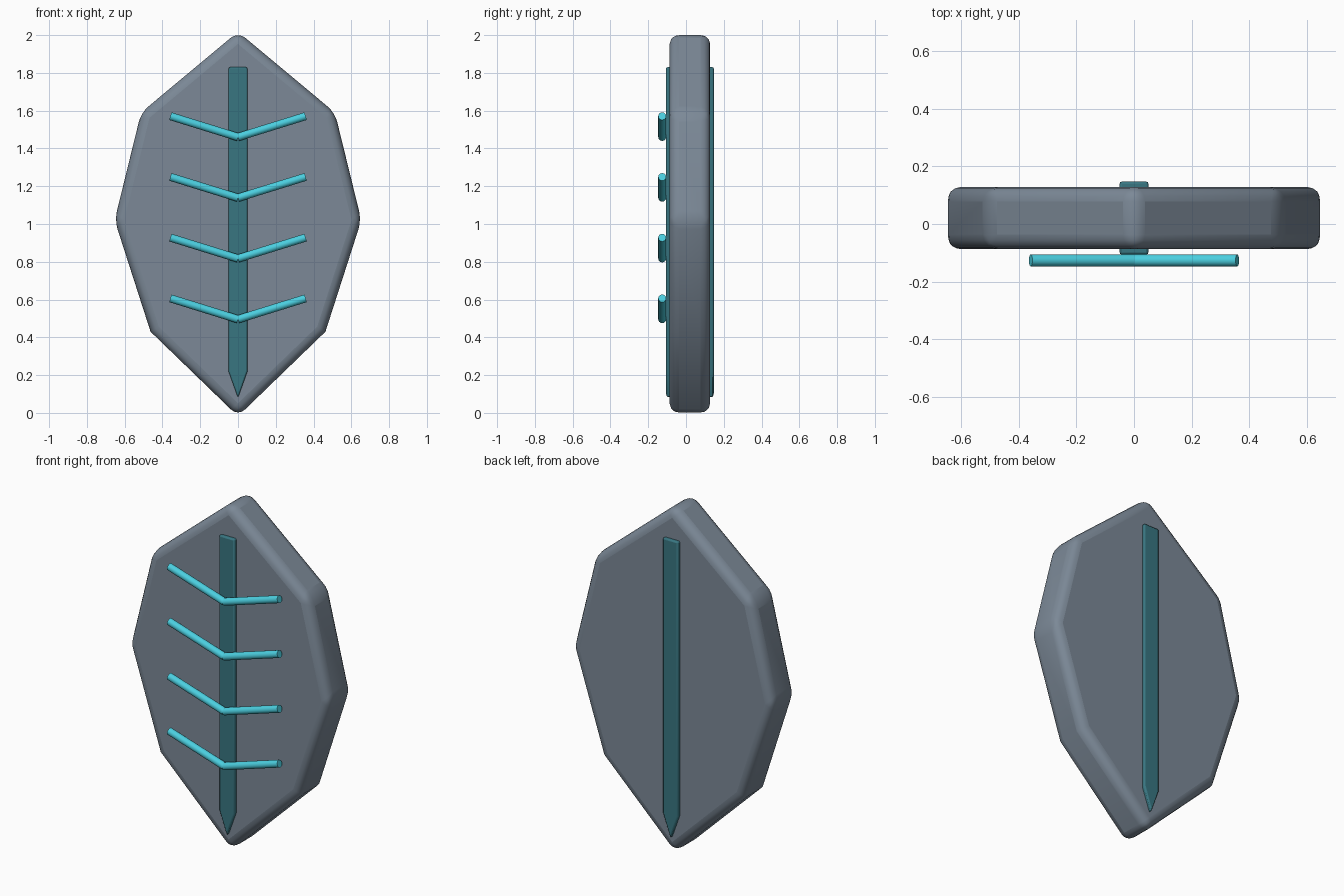
import bpy, bmesh, math
from mathutils import Vector

if "Cube" in bpy.data.objects:
    bpy.data.objects.remove(bpy.data.objects["Cube"])


def material(name, rgb):
    m = bpy.data.materials.new(name)
    m.diffuse_color = (*rgb, 1)
    m.use_nodes = True
    m.node_tree.nodes["Principled BSDF"].inputs["Base Color"].default_value = m.diffuse_color
    return m


def finish(obj, mat, bevel=0, segments=3):
    obj.data.materials.append(mat)
    if bevel:
        mod = obj.modifiers.new("Bevel", 'BEVEL')
        mod.width, mod.segments = bevel, segments
        mod.limit_method, mod.angle_limit = 'ANGLE', math.radians(30)
    bpy.ops.object.select_all(action='DESELECT')
    obj.select_set(True)
    bpy.context.view_layer.objects.active = obj
    bpy.ops.object.shade_smooth_by_angle(angle=math.radians(35))


def plate(name, half, y0, y1, mat, bevel, segments):
    """Mirror a right-hand (x, z) outline and extrude it from y0 to y1."""
    pts = half + [(-x, z) for x, z in reversed(half) if x > 0]
    bm = bmesh.new()
    face = bm.faces.new([bm.verts.new((x, y0, z)) for x, z in pts])
    ext = bmesh.ops.extrude_face_region(bm, geom=[face])
    bmesh.ops.translate(bm, vec=(0, y1 - y0, 0),
                        verts=[g for g in ext["geom"] if isinstance(g, bmesh.types.BMVert)])
    bmesh.ops.recalc_face_normals(bm, faces=bm.faces)
    me = bpy.data.meshes.new(name)
    bm.to_mesh(me)
    bm.free()
    obj = bpy.data.objects.new(name, me)
    bpy.context.collection.objects.link(obj)
    finish(obj, mat, bevel, segments)


def rod(name, a, b, radius, mat):
    a, b = Vector(a), Vector(b)
    bpy.ops.mesh.primitive_cylinder_add(vertices=16, radius=radius, depth=(b - a).length,
                                        location=(a + b) / 2)
    obj = bpy.context.object
    obj.name = name
    obj.rotation_euler = (b - a).to_track_quat('Z', 'Y').to_euler()
    finish(obj, mat)


slate = material("slate", (0.2, 0.25, 0.31))
teal = material("dark_teal", (0.04, 0.18, 0.22))
cyan = material("cyan", (0.07, 0.62, 0.74))

# Leaf-shaped shield body
plate("shield_body",
      [(0, 2.018), (0.513, 1.59), (0.653, 1.02), (0.463, 0.43), (0, -0.018)],
      -0.087, 0.128, slate, 0.05, 4)

# Central spine, showing on both faces, pointed at the bottom
plate("spine", [(0, 1.83), (0.05, 1.83), (0.05, 0.22), (0, 0.08)],
      -0.106, 0.147, teal, 0.008, 2)

# Four pairs of glowing veins
for i in range(4):
    z = 1.46 - 0.3215 * i
    for side, s in (("right", 1), ("left", -1)):
        rod(f"vein_{side}_{i + 1}", (0, -0.126, z), (s * 0.358, -0.126, z + 0.111), 0.021, cyan)
